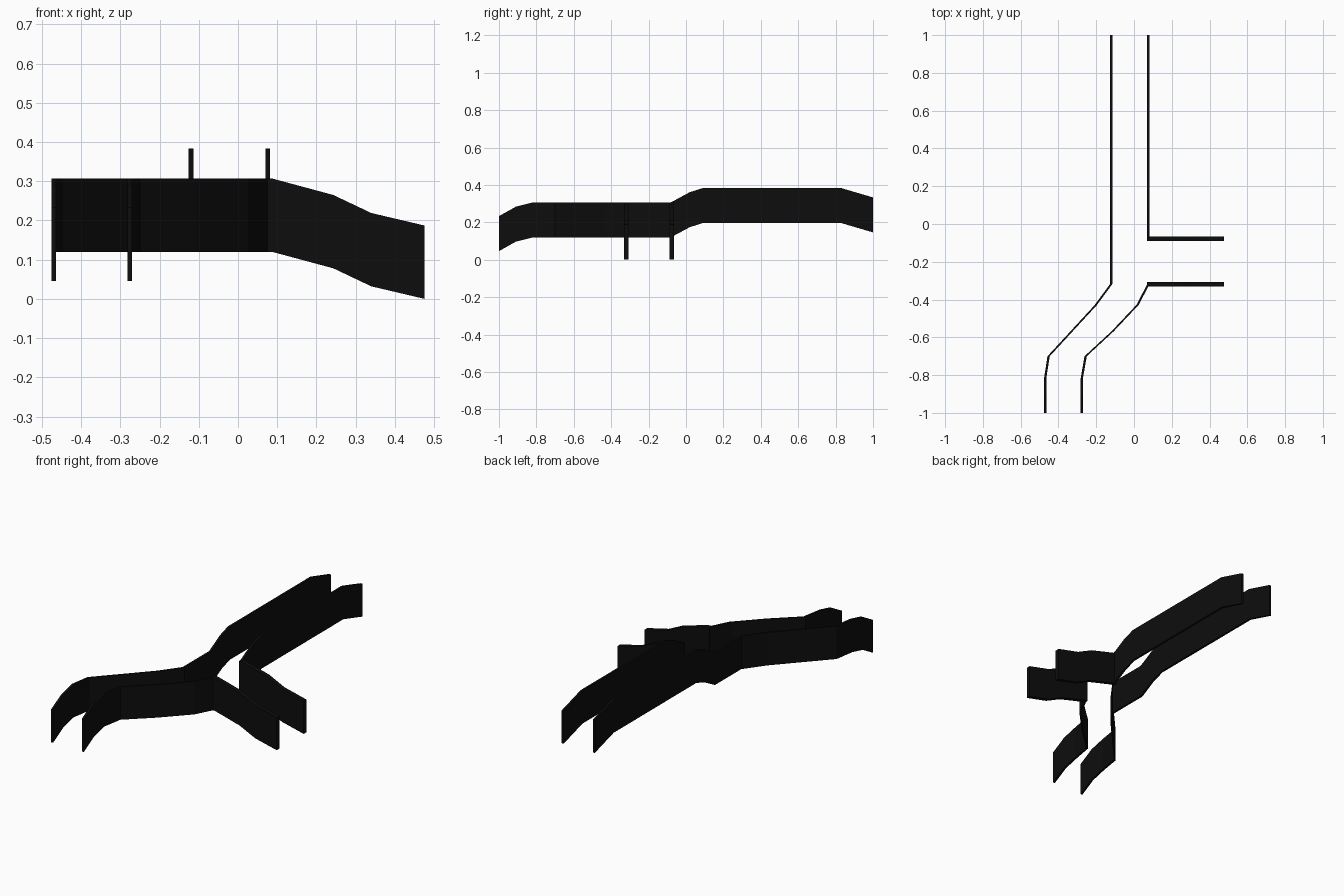
import bpy, bmesh

if "Cube" in bpy.data.objects:
    bpy.data.objects.remove(bpy.data.objects["Cube"])

H = 0.187  # wall height
mat = bpy.data.materials.new("matte black")
mat.diffuse_color = (0.004, 0.004, 0.004, 1)
mat.use_nodes = True
mat.node_tree.nodes["Principled BSDF"].inputs["Base Color"].default_value = mat.diffuse_color


def wall(name, path, dx, dy):
    """Sweep an upright rectangle along (x, y, base z) points."""
    bm = bmesh.new()
    rings = []
    for x, y, z in path:
        rings.append([bm.verts.new((x + s * dx, y + s * dy, z + h))
                      for s, h in ((-1, 0), (1, 0), (1, H), (-1, H))])
    for a, b in zip(rings, rings[1:]):
        for i in range(4):
            j = (i + 1) % 4
            bm.faces.new((a[i], a[j], b[j], b[i]))
    bm.faces.new(rings[0])
    bm.faces.new(rings[-1][::-1])
    bmesh.ops.recalc_face_normals(bm, faces=bm.faces)
    me = bpy.data.meshes.new(name)
    bm.to_mesh(me)
    bm.free()
    me.materials.append(mat)
    ob = bpy.data.objects.new(name, me)
    bpy.context.collection.objects.link(ob)


def rise(x):
    """Back stretch at constant x, climbing and dipping at the far end."""
    return [(x, y, z) for y, z in
            ((1, 0.146), (0.83, 0.196), (0.09, 0.196), (0.02, 0.174), (-0.08, 0.12))]


def dip(x):
    """Front stretch at constant x, dropping to the near end."""
    return [(x, y, z) for y, z in
            ((-0.815, 0.12), (-0.909, 0.097), (-1, 0.046))]


T = 0.006   # half thickness of main walls
B = 0.012   # half thickness of branch walls

# Long left wall
wall("left_wall", rise(-0.12) + [(-0.12, -0.317, 0.12), (-0.203, -0.43, 0.12),
     (-0.452, -0.70, 0.12)] + dip(-0.47), T, 0)
# Right wall, behind and in front of the side branch
wall("right_back_wall", rise(0.076) + [(0.076, -0.088, 0.12)], T, 0)
wall("right_front_wall", [(0.076, -0.318, 0.12), (0.02, -0.427, 0.12),
     (-0.113, -0.568, 0.12), (-0.256, -0.70, 0.12)] + dip(-0.276), T, 0)
# Side branch walls, sloping down to the ground
for name, y in (("branch_back_wall", -0.077), ("branch_front_wall", -0.32)):
    wall(name, [(0.07, y, 0.12), (0.087, y, 0.12), (0.243, y, 0.078),
                (0.34, y, 0.032), (0.476, y, 0.0)], 0, B)
